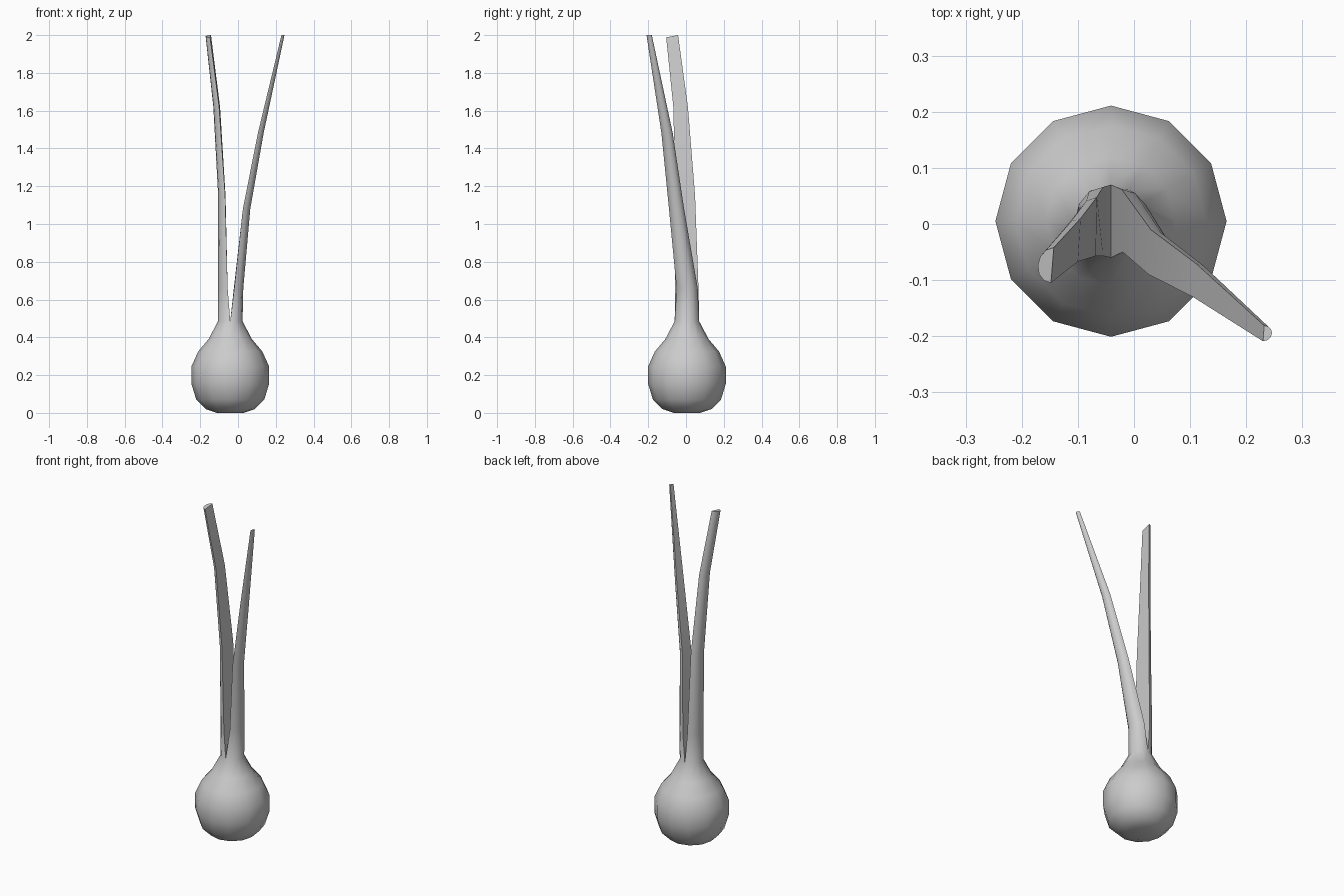
import bpy, bmesh, math

cube = bpy.data.objects.get("Cube")
if cube:
    bpy.data.objects.remove(cube, do_unlink=True)

grey = bpy.data.materials.new("plain grey")
grey.use_nodes = True
colour = (0.6, 0.6, 0.6, 1)
grey.diffuse_color = colour
grey.node_tree.nodes["Principled BSDF"].inputs["Base Color"].default_value = colour

CX, CY, SIDES = -0.041, 0.005, 12
STEP = 2 * math.pi / SIDES
bm = bmesh.new()


def bridge(a, b, closed=True):
    """Join two rings of equal length with quads."""
    n = len(a)
    for i in range(n if closed else n - 1):
        j = (i + 1) % n
        bm.faces.new((a[i], a[j], b[j], b[i]))


# Bulb: turned profile of (radius, height)
profile = [(0.07, 0), (0.13, 0.02), (0.18, 0.07), (0.206, 0.155), (0.206, 0.245),
           (0.17, 0.325), (0.115, 0.39), (0.065, 0.485)]
rings = [[bm.verts.new((CX + r * math.cos(i * STEP), CY + r * math.sin(i * STEP), z))
          for i in range(SIDES)] for r, z in profile]
bm.faces.new(rings[0][::-1])
for low, high in zip(rings, rings[1:]):
    bridge(low, high)
neck = rings[-1]


def leaf(start, sections):
    """Half-round leaf growing from one half of the neck.
    Section: back point, front point of the flat inner side, bulge, height, front drop."""
    half = SIDES // 2
    side = 1 if start else -1
    first = SIDES - half // 2 if side > 0 else half // 2
    prev = [neck[(first + i) % SIDES] for i in range(half + 1)]
    for (ax, ay), (bx, by), bulge, z, drop in sections:
        if side > 0:                       # right-handed order round the half
            p, q = (bx, by), (ax, ay)
        else:
            p, q = (ax, ay), (bx, by)
        ring = []
        for i in range(half + 1):
            t = (1 - math.cos(i * STEP)) / 2
            x = p[0] + (q[0] - p[0]) * t
            y = p[1] + (q[1] - p[1]) * t
            front = 1 - t if side > 0 else t
            ring.append(bm.verts.new((x + side * bulge * math.sin(i * STEP), y, z - drop * front)))
        bridge(prev, ring)
        prev = ring
    bm.faces.new(prev)


# Leaf on the model's right, then on its left
leaf(False, [((-0.055, 0.066), (-0.055, -0.057), 0.05, 0.66, 0),
             ((-0.066, 0.048), (-0.068, -0.057), 0.038, 1.15, 0),
             ((-0.095, 0.01), (-0.1, -0.067), 0.033, 1.62, 0),
             ((-0.143, -0.042), (-0.148, -0.105), 0.026, 2.0, 0.012)])
leaf(True, [((-0.022, 0.062), (-0.02, -0.05), 0.049, 0.66, 0),
            ((0.03, -0.01), (0.026, -0.09), 0.037, 1.08, 0),
            ((0.11, -0.07), (0.105, -0.13), 0.028, 1.48, 0),
            ((0.232, -0.181), (0.23, -0.209), 0.015, 2.0, 0)])

mesh = bpy.data.meshes.new("bulb_with_leaves")
bmesh.ops.recalc_face_normals(bm, faces=bm.faces)
bm.to_mesh(mesh)
bm.free()
mesh.materials.append(grey)
plant = bpy.data.objects.new("bulb_with_leaves", mesh)
bpy.context.collection.objects.link(plant)
bpy.context.view_layer.objects.active = plant
plant.select_set(True)
bpy.ops.object.shade_smooth_by_angle(angle=math.radians(50))
